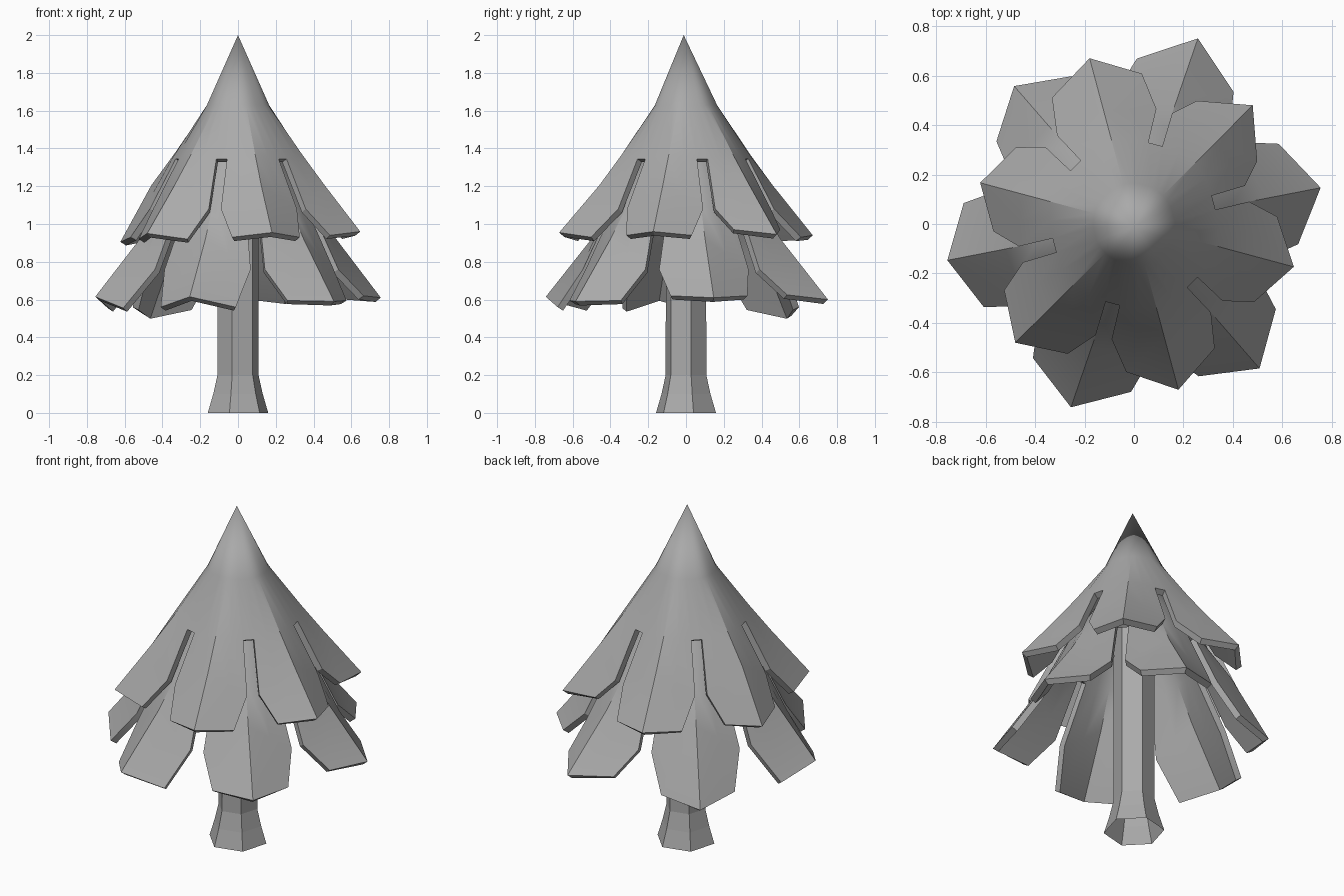
import bpy, bmesh
from math import radians, cos, sin
from mathutils import Vector

cube = bpy.data.objects.get("Cube")
if cube:
    bpy.data.objects.remove(cube, do_unlink=True)

grey = bpy.data.materials.new("plain grey")
grey.use_nodes = True
grey.diffuse_color = (0.4, 0.4, 0.4, 1)
shader = next(n for n in grey.node_tree.nodes if n.type == 'BSDF_PRINCIPLED')
shader.inputs["Base Color"].default_value = grey.diffuse_color


def polar(r, angle, z):
    a = radians(angle)
    return Vector((r * cos(a), r * sin(a), z))


def finish(name, bm):
    bmesh.ops.recalc_face_normals(bm, faces=bm.faces[:])
    mesh = bpy.data.meshes.new(name)
    bm.to_mesh(mesh)
    bm.free()
    mesh.materials.append(grey)
    obj = bpy.data.objects.new(name, mesh)
    bpy.context.collection.objects.link(obj)
    return obj


def thicken_and_smooth(obj):
    bpy.ops.object.select_all(action='DESELECT')
    obj.select_set(True)
    bpy.context.view_layer.objects.active = obj
    shell = obj.modifiers.new("thickness", 'SOLIDIFY')
    shell.thickness = 0.036
    shell.offset = -1
    bpy.ops.object.modifier_apply(modifier=shell.name)
    bpy.ops.object.shade_smooth_by_angle(angle=radians(24))


def canopy(name, phase, apex, rows, fold, tips):
    """Cone split into leaves. Rows and fold: half angle, edge r, edge z, ridge r, ridge z.
    Each leaf has its own corner r, corner z, tip r and tip z."""
    bm = bmesh.new()
    top = bm.verts.new((0, -0.012, apex))
    leaves = []
    for i, (corner_r, corner_z, tip_r, tip_z) in enumerate(tips):
        mid = phase + i * 60
        leaf = []
        # Round rows of the cone
        for half, er, ez, rr, rz in rows:
            leaf.append([bm.verts.new(polar(er + (rr - er) * t, mid + side * half * (1 - t),
                                            ez + (rz - ez) * t))
                         for side, t in ((-1, 0), (-1, 0.5), (1, 1), (1, 0.5), (1, 0))])
        # Straight fold line from the ridge down to the widest points
        half, er, ez, rr, rz = fold
        ridge = polar(rr, mid, rz)
        left, right = (polar(er, mid + side * half, ez) for side in (-1, 1))
        leaf.append([bm.verts.new(p) for p in
                     (left, left.lerp(ridge, 0.5), ridge, right.lerp(ridge, 0.5), right)])
        for c in range(4):
            bm.faces.new((top, leaf[0][c], leaf[0][c + 1]))
            for a, b in zip(leaf, leaf[1:]):
                bm.faces.new((a[c], b[c], b[c + 1], a[c + 1]))
        # Two flat panels that meet at the tip
        tip = bm.verts.new(polar(tip_r, mid, tip_z))
        ends = [bm.verts.new(polar(corner_r, mid + side * 18, corner_z)) for side in (-1, 1)]
        low = leaf[-1]
        bm.faces.new((low[0], ends[0], tip, low[2], low[1]))
        bm.faces.new((low[2], tip, ends[1], low[4], low[3]))
        leaves.append(leaf)
    # Bridge neighbouring leaves above each slot
    for i, leaf in enumerate(leaves):
        after = leaves[(i + 1) % len(leaves)]
        bm.faces.new((top, leaf[0][4], after[0][0]))
        bm.faces.new((leaf[0][4], leaf[1][4], after[1][0], after[0][0]))
    thicken_and_smooth(finish(name, bm))


# Upper tier of leaves
canopy("upper_canopy", 45, 2.0,
       [(20, 0.165, 1.63, 0.165, 1.63), (25, 0.335, 1.345, 0.35, 1.37)],
       (26, 0.475, 1.08, 0.475, 1.205),
       [(0.56, 0.97, 0.68, 0.945), (0.61, 0.93, 0.695, 0.94), (0.57, 0.93, 0.645, 0.905),
        (0.59, 0.92, 0.68, 0.95), (0.6, 0.93, 0.695, 0.955), (0.58, 0.94, 0.67, 0.96)])

# Lower tier, turned between the upper leaves
canopy("lower_canopy", 11, 1.68,
       [(20, 0.2, 1.4, 0.2, 1.4), (25, 0.395, 1.09, 0.405, 1.11)],
       (26, 0.55, 0.76, 0.53, 0.92),
       [(0.67, 0.62, 0.77, 0.61), (0.67, 0.625, 0.795, 0.6), (0.65, 0.56, 0.74, 0.515),
        (0.695, 0.555, 0.77, 0.615), (0.68, 0.56, 0.785, 0.615), (0.67, 0.595, 0.775, 0.59)])

# Six-sided trunk with a flared, open foot
bm = bmesh.new()
rings = [[bm.verts.new(polar(r, 14 + 60 * s, z)) for s in range(6)]
         for r, z in [(0.165, 0), (0.135, 0.1), (0.112, 0.2), (0.11, 1.4)]]
for low, high in zip(rings, rings[1:]):
    for s in range(6):
        t = (s + 1) % 6
        bm.faces.new((low[s], low[t], high[t], high[s]))
bm.faces.new(rings[-1])
finish("trunk", bm)
